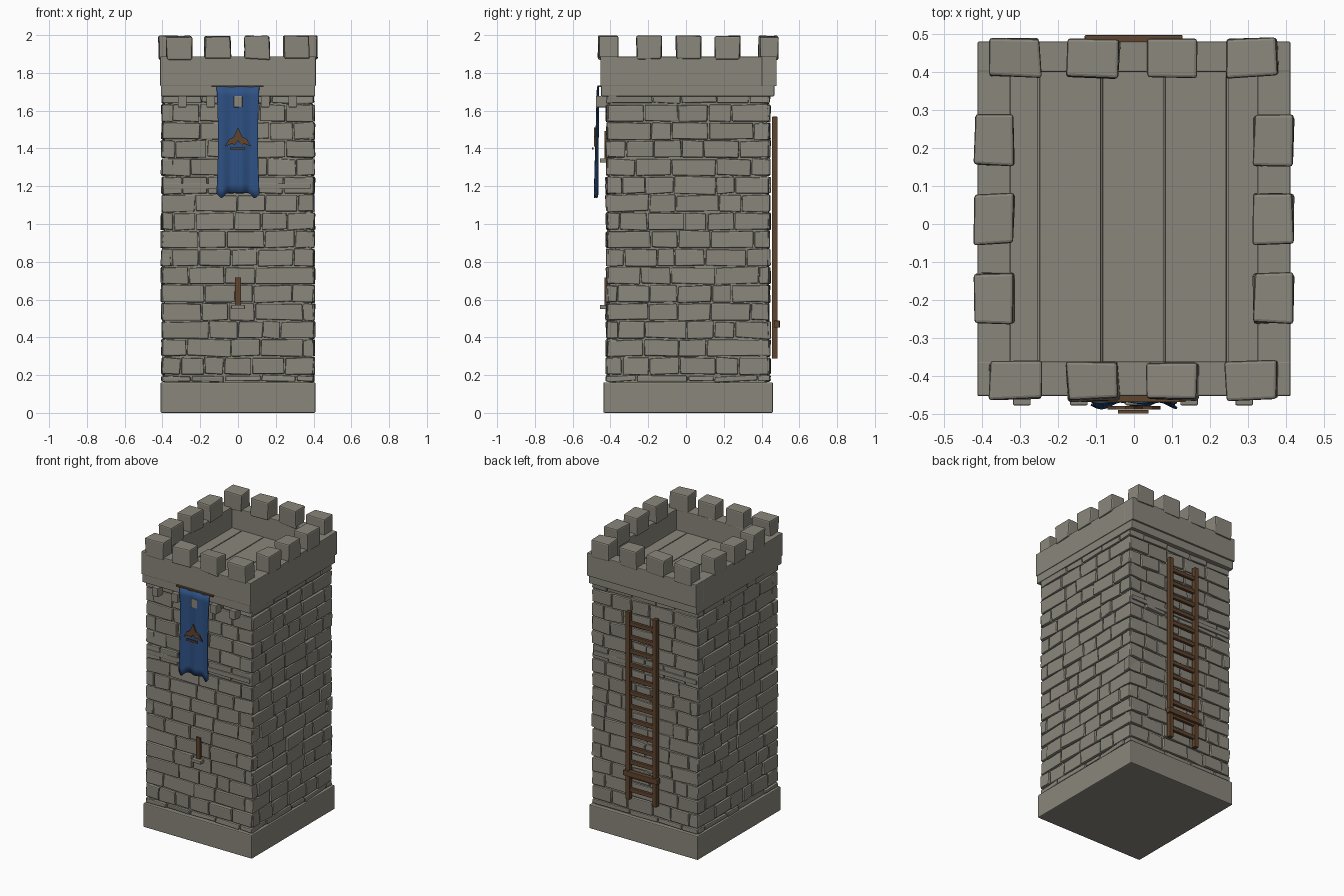
import bpy, bmesh, math, random
from mathutils import Vector, Matrix

if "Cube" in bpy.data.objects:
    bpy.data.objects.remove(bpy.data.objects["Cube"])

random.seed(7)


def material(name, rgb):
    m = bpy.data.materials.new(name)
    m.diffuse_color = (*rgb, 1)
    m.use_nodes = True
    m.node_tree.nodes["Principled BSDF"].inputs["Base Color"].default_value = m.diffuse_color
    return m


STONE = material("grey stone", (0.255, 0.24, 0.2))
WOOD = material("brown wood", (0.115, 0.058, 0.027))
BLUE = material("blue cloth", (0.027, 0.082, 0.23))


def finish(name, bm, mat, bevel=0.0, segments=2):
    bmesh.ops.recalc_face_normals(bm, faces=bm.faces)
    me = bpy.data.meshes.new(name)
    bm.to_mesh(me)
    bm.free()
    me.materials.append(mat)
    ob = bpy.data.objects.new(name, me)
    bpy.context.collection.objects.link(ob)
    if bevel:
        mod = ob.modifiers.new("Bevel", 'BEVEL')
        mod.width = bevel
        mod.segments = segments
        mod.limit_method = 'ANGLE'
    return ob


def add_box(bm, x0, x1, y0, y1, z0, z1, jitter=0.0, turn=0.0):
    verts = bmesh.ops.create_cube(bm, size=1)['verts']
    size = Vector((x1 - x0, y1 - y0, z1 - z0))
    mid = Vector((x0 + x1, y0 + y1, z0 + z1)) / 2
    rot = Matrix.Rotation(turn, 3, 'Z')
    for v in verts:
        v.co = rot @ (v.co * size) + mid
        v.co += Vector([random.uniform(-jitter, jitter) for _ in range(3)])
    return verts


def boxes(name, mat, dims, bevel=0.0):
    bm = bmesh.new()
    for d in dims:
        add_box(bm, *d)
    return finish(name, bm, mat, bevel)


# Solid masses: plinth, wall core, course below the parapet
boxes("plinth", STONE, [(-0.41, 0.41, -0.437, 0.46, 0, 0.162)], 0.006)
boxes("wall_core", STONE, [(-0.388, 0.388, -0.405, 0.43, 0.1, 1.7)])
boxes("corbel_course", STONE, [(-0.408, 0.408, -0.45, 0.468, 1.676, 1.735)], 0.005)

# Parapet walls around the roof deck
boxes("parapet", STONE, [
    (-0.412, 0.412, -0.453, -0.362, 1.73, 1.887),
    (-0.412, 0.412, 0.4, 0.48, 1.73, 1.887),
    (-0.412, -0.325, -0.37, 0.405, 1.73, 1.886),
    (0.325, 0.412, -0.37, 0.405, 1.73, 1.886)], 0.004)

# Roof deck planks
cuts = [-0.33, -0.25, -0.085, 0.08, 0.245, 0.33]
boxes("roof_planks", STONE, [(a + 0.002, b - 0.002, -0.37, 0.405, 1.72, 1.745)
                             for a, b in zip(cuts, cuts[1:])], 0.003)

# Merlons: four on front and back, three between them on each side
bm = bmesh.new()
for x in (-0.313, -0.107, 0.102, 0.31):
    for y in (-0.413, 0.438):
        add_box(bm, x - 0.067, x + 0.067, y - 0.05, y + 0.05, 1.872, 1.994,
                0.005, random.uniform(-0.06, 0.06))
for y in (-0.195, 0.013, 0.22):
    for x in (-0.367, 0.367):
        add_box(bm, x - 0.052, x + 0.052, y - 0.066, y + 0.066, 1.872, 1.996, 0.004)
finish("merlons", bm, STONE, 0.008)


# Brick cladding: staggered courses of uneven blocks on each wall
def brick_wall(name, a0, a1, outer, axis, sign):
    bm = bmesh.new()
    edges = [0.163] + [0.2 + 0.0957 * i for i in range(16)] + [1.685]
    for row, (z0, z1) in enumerate(zip(edges, edges[1:])):
        n = 5 + row % 2
        step = (a1 - a0) / (n - 0.5)
        shift = 0.5 * step if row % 2 else 0
        inner = [a0 + shift + step * i + random.uniform(-0.3, 0.3) * step
                 for i in range(0 if shift else 1, n)]
        stops = [a0] + [s for s in inner if a0 + 0.05 < s < a1 - 0.05] + [a1]
        for s, e in zip(stops, stops[1:]):
            d = outer + sign * random.uniform(-0.006, 0.004)
            low, high = sorted((d, outer - sign * 0.06))
            span = (s + 0.003, e - 0.003)
            x, y = (span, (low, high)) if axis == 'Y' else ((low, high), span)
            verts = add_box(bm, *x, *y, z0 + 0.004, z1 - 0.004)
            tilt = random.uniform(-0.007, 0.007)
            mid = (s + e) / 2
            for v in verts:
                along = v.co.x if axis == 'Y' else v.co.y
                v.co.z += tilt * (along - mid) / (e - s)
                v.co += Vector([random.uniform(-0.004, 0.004) for _ in range(3)])
    finish(name, bm, STONE, 0.006)


brick_wall("front_bricks", -0.402, 0.402, -0.422, 'Y', -1)
brick_wall("back_bricks", -0.402, 0.402, 0.444, 'Y', 1)
brick_wall("left_bricks", -0.418, 0.44, -0.404, 'X', -1)
brick_wall("right_bricks", -0.418, 0.44, 0.404, 'X', 1)

# Thin string course at mid height, front and back
boxes("string_course", STONE, [(-0.39, 0.385, -0.428, -0.4, 1.185, 1.215),
                               (-0.39, 0.385, 0.42, 0.45, 1.185, 1.215)], 0.004)

# Corbels under the front parapet
boxes("corbels", STONE, [(x - 0.023, x + 0.023, -0.477, -0.41, 1.618, 1.678)
                         for x in (-0.295, -0.145, 0, 0.145, 0.29)], 0.003)

# Window slits with stone sills
boxes("window_slits", WOOD, [(-0.016, 0.016, -0.431, -0.39, z, z + 0.145)
                             for z in (0.572, 1.347)])
boxes("window_sills", STONE, [(-0.036, 0.036, -0.455, -0.4, z, z + 0.022)
                              for z in (0.55, 1.325)], 0.003)


# Hanging banner: rippled cloth with a swallow hem
def banner_y(x, t):
    return -0.466 - 0.01 * t - (0.003 + 0.006 * t) * math.sin(x * 62 + 0.6)


bm = bmesh.new()
nx, nz = 24, 12
grid = []
for i in range(nx + 1):
    u = i / nx * 2 - 1
    hem = 1.165 - 0.028 * math.exp(-((abs(u) - 0.78) / 0.17) ** 2)
    column = []
    for j in range(nz + 1):
        t = j / nz
        x = u * (0.113 - 0.008 * math.sin(t * math.pi))
        column.append(bm.verts.new((x, banner_y(x, t), 1.728 + (hem - 1.728) * t)))
    grid.append(column)
for i in range(nx):
    for j in range(nz):
        bm.faces.new((grid[i][j], grid[i][j + 1], grid[i + 1][j + 1], grid[i + 1][j]))
for f in bm.faces:
    f.smooth = True
banner = finish("banner", bm, BLUE)
solid = banner.modifiers.new("Thickness", 'SOLIDIFY')
solid.thickness = 0.006
solid.offset = 0
boxes("banner_rod", WOOD, [(-0.14, 0.135, -0.468, -0.45, 1.724, 1.733)])

# Banner emblem: winged chevron plate with a bar beneath
half = [(0, 1.512), (0.022, 1.462), (0.048, 1.448), (0.07, 1.41),
        (0.036, 1.424), (0.016, 1.42), (0, 1.44)]
outline = half + [(-x, z) for x, z in half[-2:0:-1]]
bm = bmesh.new()
face = bm.faces.new([bm.verts.new((x, -0.488, z)) for x, z in outline])
ext = bmesh.ops.extrude_face_region(bm, geom=[face])['geom']
bmesh.ops.translate(bm, vec=(0, 0.009, 0),
                    verts=[g for g in ext if isinstance(g, bmesh.types.BMVert)])
finish("emblem", bm, WOOD)
boxes("emblem_bar", WOOD, [(-0.042, 0.038, -0.498, -0.489, 1.394, 1.406)])

# Ladder on the back wall: two rails, rungs, low cross brace
boxes("ladder_rails", WOOD, [(x - 0.015, x + 0.015, 0.455, 0.485, 0.288, 1.568)
                             for x in (-0.1, 0.103)], 0.003)
boxes("ladder_rungs", WOOD, [(-0.1, 0.1, 0.46, 0.48, z - 0.013, z + 0.013)
                             for z in [0.355 + 0.0945 * i for i in range(13)]], 0.003)
boxes("ladder_brace", WOOD, [(-0.13, 0.128, 0.465, 0.497, 0.452, 0.488)], 0.003)
